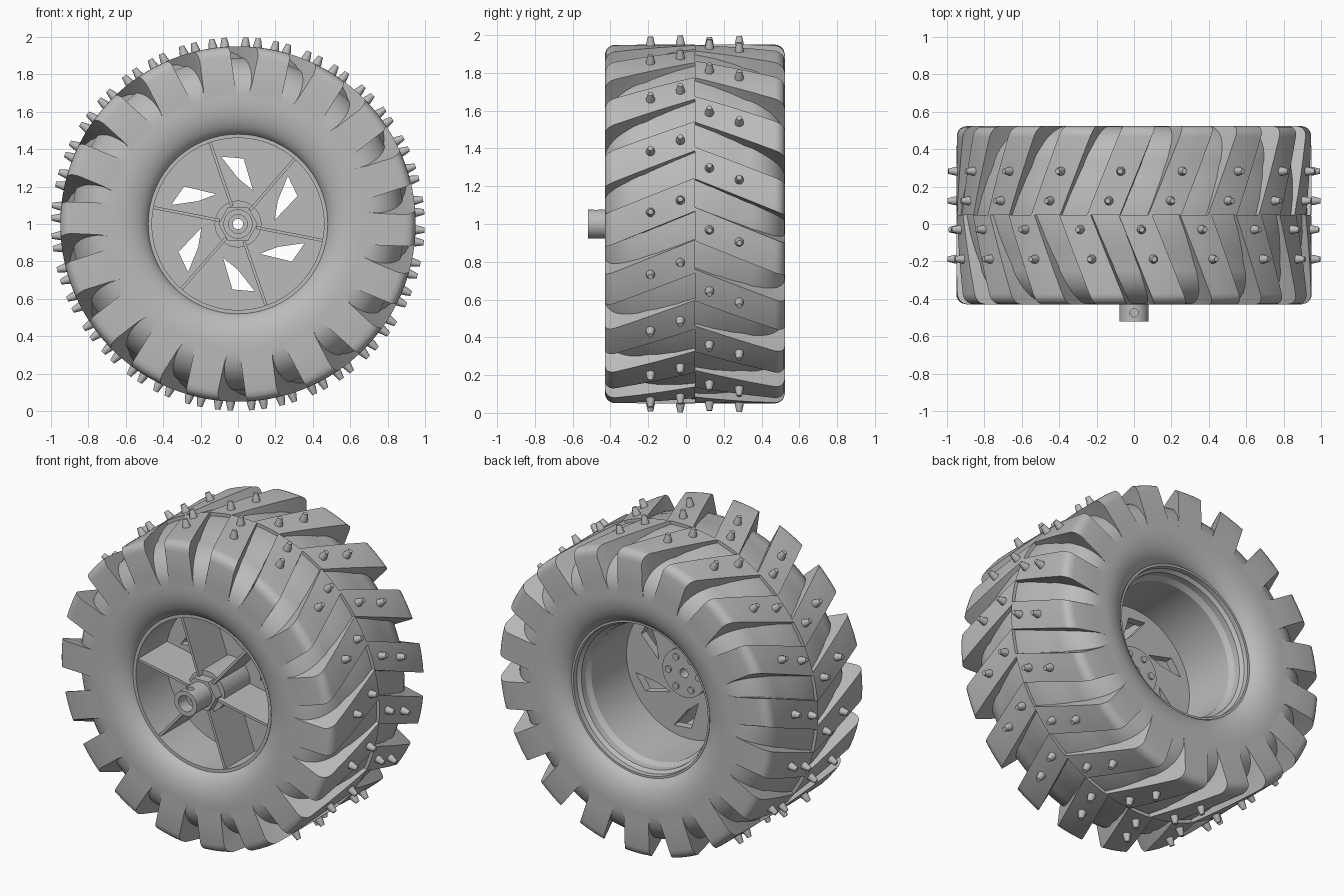
import bpy, bmesh
from math import sin, cos, pi, radians

if "Cube" in bpy.data.objects:
    bpy.data.objects.remove(bpy.data.objects["Cube"])

MID, HALF, CZ = 0.047, 0.477, 1.0   # tyre mid plane, half width, axle height
LUGS, TWIST = 18, 24.5              # lugs per side, degrees of sweep per unit width

grey = bpy.data.materials.new("plain grey")
grey.use_nodes = True
grey.diffuse_color = (0.5, 0.5, 0.5, 1)
grey.node_tree.nodes["Principled BSDF"].inputs["Base Color"].default_value = (0.5, 0.5, 0.5, 1)


def polar(r, deg, y):
    a = radians(deg)
    return (r * cos(a), y, CZ + r * sin(a))


def shade(ob, angle):
    bpy.ops.object.select_all(action='DESELECT')
    bpy.context.view_layer.objects.active = ob
    ob.select_set(True)
    bpy.ops.object.shade_smooth_by_angle(angle=radians(angle))


def finish(name, bm, angle=30):
    bmesh.ops.recalc_face_normals(bm, faces=bm.faces)
    me = bpy.data.meshes.new(name)
    bm.to_mesh(me)
    bm.free()
    ob = bpy.data.objects.new(name, me)
    bpy.context.collection.objects.link(ob)
    me.materials.append(grey)
    shade(ob, angle)
    return ob


def bridge(bm, rings, loop=False):
    """Skin matching closed rings of points, capping the ends unless looped."""
    rings = [[bm.verts.new(p) for p in ring] for ring in rings]
    pairs = list(zip(rings, rings[1:])) + ([(rings[-1], rings[0])] if loop else [])
    for a, b in pairs:
        n = len(a)
        for i in range(n):
            j = (i + 1) % n
            bm.faces.new((a[i], a[j], b[j], b[i]))
    if not loop:
        bm.faces.new(rings[0])
        bm.faces.new(rings[-1])


def lathe(name, profile, segs=96):
    """Spin a closed (radius, y) profile around the axle."""
    bm = bmesh.new()
    bridge(bm, [[polar(r, 360 * k / segs, y) for r, y in profile]
                for k in range(segs)], loop=True)
    return finish(name, bm)


def cut(ob, cutter):
    """Subtract the cutter, then sharpen the new edges."""
    cutter.hide_render = True
    mod = ob.modifiers.new("cut", 'BOOLEAN')
    mod.operation, mod.object, mod.solver = 'DIFFERENCE', cutter, 'EXACT'
    bpy.context.view_layer.objects.active = ob
    bpy.ops.object.modifier_apply(modifier=mod.name)
    bpy.data.objects.remove(cutter)
    shade(ob, 25)


# Tyre carcass: crowned tread bed, rounded shoulder, flat sidewall band, rolled bead
half = [(0.93, 0.0), (0.922, 0.1), (0.905, 0.2)]
half += [(0.69 + 0.2 * cos(t), 0.26 + (HALF - 0.26) * sin(t))
         for t in [i * pi / 20 for i in range(11)]]
half += [(0.655 - 0.18 * sin(t), HALF - 0.1 * (1 - cos(t)))
         for t in [i * pi / 24 for i in range(13)]]
profile = [(r, MID + w) for r, w in half] + [(r, MID - w) for r, w in reversed(half[1:])]
lathe("tyre_carcass", profile, 108)


# Tread lugs and studs: two staggered swept rows
def lug_top(w):
    edge, rad = HALF - w, 0.055
    return 0.95 if edge >= rad else 0.95 - rad + (rad ** 2 - (rad - edge) ** 2) ** 0.5


stations = [0, 0.1, 0.2, 0.3, 0.42, 0.435, 0.45, 0.463, 0.471, HALF]
for side, phase, label in ((-1, 9.5, "front"), (1, 0.0, "back")):
    lugs, studs = bmesh.new(), bmesh.new()
    for k in range(LUGS):
        base = phase + 360 / LUGS * k
        rings = []
        for w in stations:
            a, y, top = base - TWIST * w, MID + side * w, lug_top(w)
            right = [(0.67, 8.0), (0.75, 6.5), (top, 5.4), (top, 1.8)]
            rings.append([polar(r, a - d, y) for r, d in right] +
                         [polar(r, a + d, y) for r, d in reversed(right)])
        bridge(lugs, rings)
        for w in (0.077, 0.235):
            a, y = radians(base - TWIST * w), MID + side * w
            rings = []
            for h, r in ((0.94, 0.025), (0.96, 0.023), (0.998, 0.014)):
                ring = []
                for i in range(12):
                    u, v = r * cos(i * pi / 6), r * sin(i * pi / 6)
                    ring.append((h * cos(a) - u * sin(a), y + v, CZ + h * sin(a) + u * cos(a)))
                rings.append(ring)
            bridge(studs, rings)
    finish(label + "_lugs", lugs, 25)
    finish(label + "_studs", studs)

# Rim barrel with stepped back lip
lathe("rim_barrel", [(0.48, -0.355), (0.46, -0.355), (0.46, -0.04), (0.42, -0.02),
                     (0.425, 0.33), (0.445, 0.36), (0.447, 0.40), (0.465, 0.42),
                     (0.467, 0.45), (0.48, 0.45)])

# Wheel disc with six swept windows
disc = lathe("wheel_disc", [(0.06, -0.06), (0.47, -0.06), (0.47, -0.01), (0.06, -0.01)])
windows = bmesh.new()
outline = [(-0.09, 0.36), (0.03, 0.35), (0.08, 0.18), (0.0, 0.245)]
for k in range(6):
    c, s = cos(k * pi / 3), sin(k * pi / 3)
    bridge(windows, [[(x * c - z * s, y, CZ + x * s + z * c) for x, z in outline]
                     for y in (-0.2, 0.2)])
cut(disc, finish("window_cutter", windows))

# Radial ribs
ribs = bmesh.new()
for k in range(6):
    a = radians(49 + 60 * k)
    bridge(ribs, [[(r * cos(a) - t * sin(a), y, CZ + r * sin(a) + t * cos(a))
                   for t, y in ((-0.008, -0.345), (0.008, -0.345), (0.008, -0.04), (-0.008, -0.04))]
                  for r in (0.1, 0.465)])
finish("ribs", ribs)

# Hub with back flange, axle tube and cross pin hole
hub = lathe("hub", [(0.028, 0.02), (0.15, 0.02), (0.15, -0.02), (0.125, -0.03), (0.125, -0.31),
                    (0.078, -0.31), (0.078, -0.52), (0.05, -0.52), (0.05, -0.44),
                    (0.028, -0.44)], 48)
pin = bmesh.new()
bridge(pin, [[(0.022 * cos(i * pi / 8), -0.475 + 0.022 * sin(i * pi / 8), z) for i in range(16)]
             for z in (CZ, CZ + 0.2)])
cut(hub, finish("pin_cutter", pin))
lathe("hex_nut", [(0.065, -0.37), (0.105, -0.37), (0.105, -0.30), (0.065, -0.30)], 6)

# Flange bolts on the back
bolts = bmesh.new()
for k in range(6):
    x, y, z = polar(0.105, 60 * k, 0)
    bridge(bolts, [[(x + 0.02 * cos(i * pi / 8), y + d, z + 0.02 * sin(i * pi / 8))
                    for i in range(16)] for d in (0.0, 0.032)])
finish("flange_bolts", bolts)
